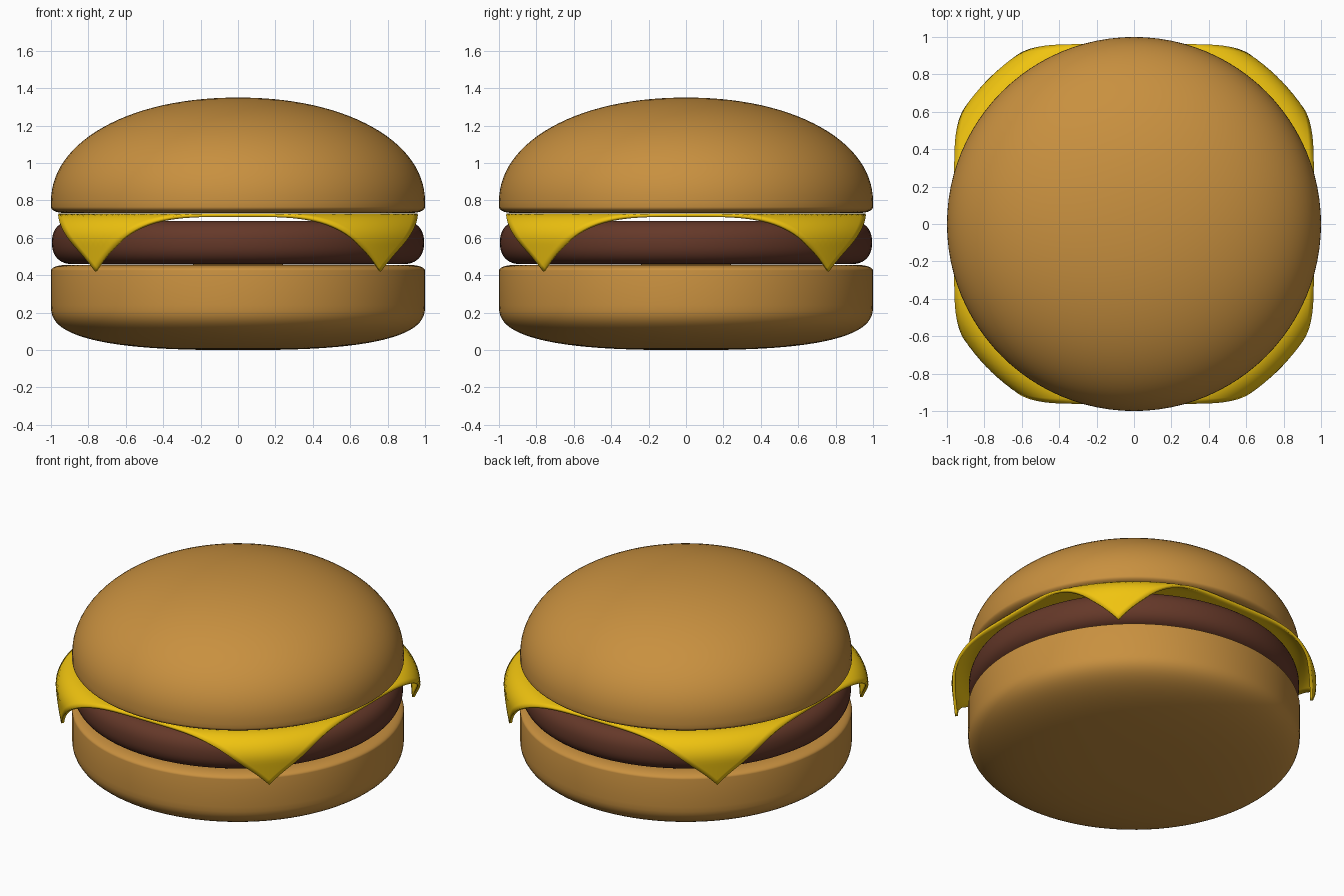
import bpy, bmesh
from math import sin, cos, pi, hypot

if "Cube" in bpy.data.objects:
    bpy.data.objects.remove(bpy.data.objects["Cube"])


def material(name, colour):
    m = bpy.data.materials.new(name)
    m.diffuse_color = (*colour, 1)
    m.use_nodes = True
    m.node_tree.nodes["Principled BSDF"].inputs["Base Color"].default_value = m.diffuse_color
    return m


def make_object(name, bm, mat):
    bmesh.ops.recalc_face_normals(bm, faces=bm.faces)
    me = bpy.data.meshes.new(name)
    bm.to_mesh(me)
    bm.free()
    me.materials.append(mat)
    me.shade_smooth()
    ob = bpy.data.objects.new(name, me)
    bpy.context.collection.objects.link(ob)
    return ob


def arc(r0, z0, a, b, n, start, end, steps):
    """Superellipse arc in the (radius, z) plane, angles in quarter turns."""
    pts = []
    for i in range(steps + 1):
        t = (start + (end - start) * i / steps) * pi / 2
        c, s = cos(t), sin(t)
        pts.append((r0 + a * abs(c) ** (2 / n) * (1 if c > 0 else -1),
                    z0 + b * abs(s) ** (2 / n) * (1 if s > 0 else -1)))
    return pts


def revolve(name, profile, mat, sides=96):
    bm = bmesh.new()
    vs = [bm.verts.new((max(r, 0), 0, z)) for r, z in profile]
    es = [bm.edges.new(p) for p in zip(vs, vs[1:])]
    bmesh.ops.spin(bm, geom=vs + es, axis=(0, 0, 1), cent=(0, 0, 0),
                   angle=2 * pi, steps=sides, use_duplicate=False)
    bmesh.ops.remove_doubles(bm, verts=bm.verts, dist=1e-4)
    return make_object(name, bm, mat)


bread = material("bread", (0.58, 0.28, 0.05))
meat = material("meat", (0.13, 0.04, 0.022))
yellow = material("cheese", (0.87, 0.55, 0.005))

# Bottom bun: rounded underside, straight wall, small top lip
revolve("bottom_bun",
        arc(0, 0.24, 1, 0.24, 2.7, -1, 0, 24)
        + arc(0.92, 0.425, 0.08, 0.03, 2, 0, 1, 8) + [(0.6, 0.457), (0, 0.46)], bread)

# Patty: disc with a fully round rim
revolve("patty", [(0, 0.46)] + arc(0.885, 0.575, 0.11, 0.115, 2.3, -1, 1, 20) + [(0, 0.69)], meat)

# Top bun: dome with a tucked-in lower lip
revolve("top_bun",
        [(0, 0.733), (0.6, 0.733)] + arc(0.93, 0.765, 0.07, 0.032, 2, -1, 0, 8)
        + arc(0, 0.79, 1, 0.56, 2.1, 0, 1, 28), bread)

# Cheese slice: square sheet whose corners wrap down over the patty rim
HALF, START, BEND, TOP = 0.96, 0.96, 0.13, 0.721
bm = bmesh.new()
bmesh.ops.create_grid(bm, x_segments=64, y_segments=64, size=HALF)
for v in bm.verts:
    d = hypot(v.co.x, v.co.y)
    v.co.z = TOP
    if d > START:
        s = d if d < 1.2 else 1.2 + (d - 1.2) * 0.85
        t = min((s - START) / BEND, pi / 2)
        rest = s - START - t * BEND
        r = START + BEND * sin(t) - 0.1 * rest
        v.co.x *= r / d
        v.co.y *= r / d
        v.co.z = TOP - BEND * (1 - cos(t)) - rest
cheese = make_object("cheese_slice", bm, yellow)
mod = cheese.modifiers.new("thickness", 'SOLIDIFY')
mod.thickness = 0.018
mod.offset = 0
for ob in list(bpy.context.collection.objects):
    bpy.ops.object.select_all(action='DESELECT')
    ob.select_set(True)
    bpy.context.view_layer.objects.active = ob
    bpy.ops.object.shade_smooth_by_angle(angle=0.7)
